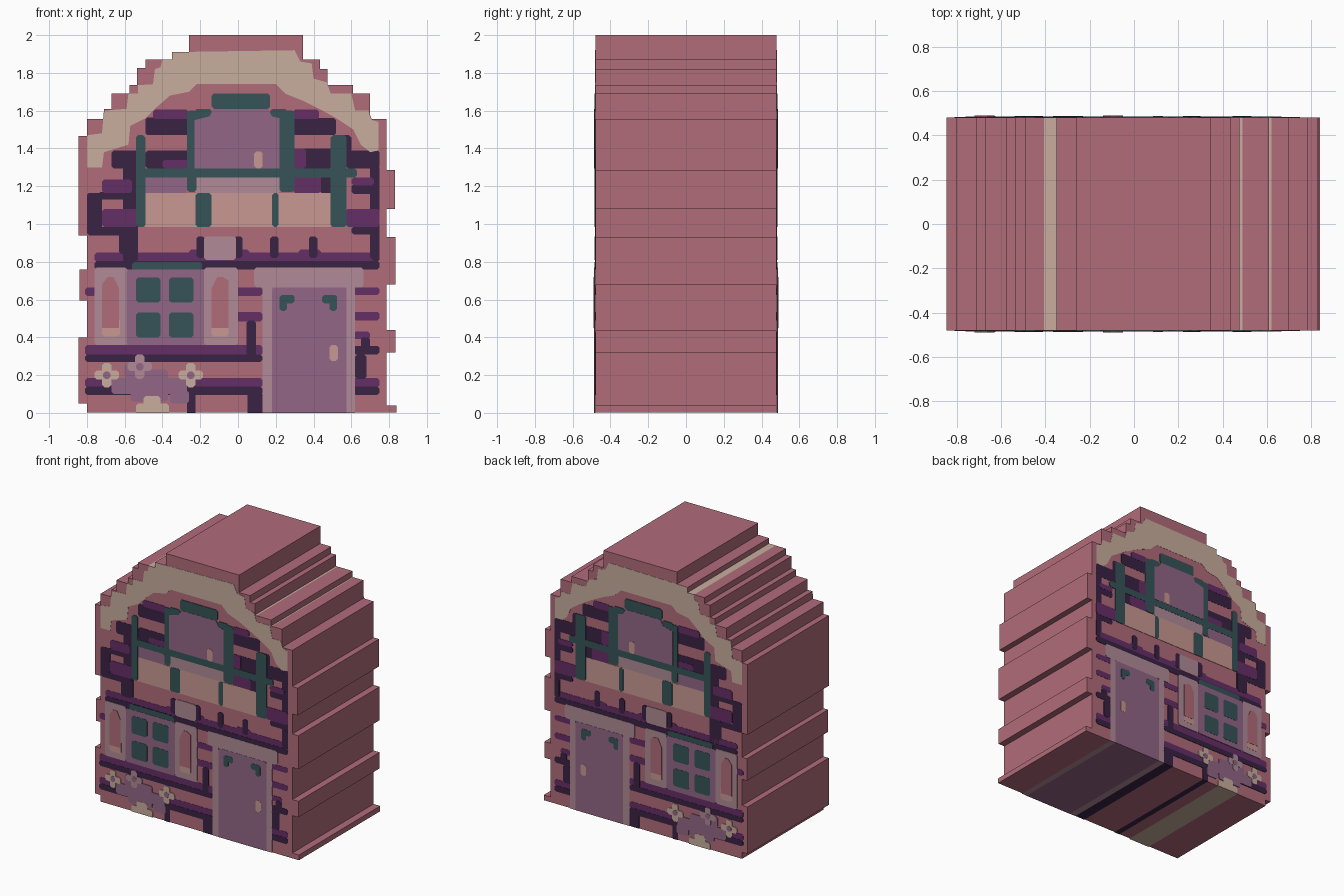
import bpy, bmesh

HALF = 0.48      # half depth of the body
STEP = 0.0015    # relief of each painted layer


def material(name, rgb):
    m = bpy.data.materials.new(name)
    lin = [(c / 255 / 12.92) if c / 255 <= 0.04045 else ((c / 255 + 0.055) / 1.055) ** 2.4 for c in rgb]
    m.diffuse_color = (*lin, 1)
    return m


PINK = material("pink_plaster", (176, 108, 122))
TAN = material("tan_trim", (200, 174, 158))
DARK = material("dark_plum", (58, 34, 68))
PURPLE = material("purple_brick", (101, 46, 102))
MAUVE = material("mauve_wood", (146, 102, 134))
LIGHT = material("light_mauve", (177, 138, 150))
TEAL = material("teal_frame", (54, 83, 87))
SALMON = material("salmon", (200, 152, 146))


def finish(name, bm, mat):
    me = bpy.data.meshes.new(name)
    bm.to_mesh(me)
    bm.free()
    me.materials.append(mat)
    ob = bpy.data.objects.new(name, me)
    bpy.context.collection.objects.link(ob)
    return ob


def rect(x0, x1, z0, z1, c=0.012):
    """Rectangle outline with clipped corners; square where it meets the ground."""
    low = 0 if z0 == 0 else c
    pts = [(x0 + low, z0), (x1 - low, z0), (x1, z0 + low), (x1, z1 - c),
           (x1 - c, z1), (x0 + c, z1), (x0, z1 - c), (x0, z0 + low)]
    return [p for i, p in enumerate(pts) if p != pts[i - 1]]


def plates(name, mat, outlines, layer):
    """Thin plates on the front and the back, plus a stripe under those on the ground."""
    bm = bmesh.new()
    for pts in outlines:
        if len(pts) == 4 and not isinstance(pts[0], tuple):
            pts = rect(*pts)
        area = sum(a[0] * b[1] - b[0] * a[1] for a, b in zip(pts, pts[1:] + pts[:1]))
        if area < 0:
            pts = pts[::-1]
        for s in (-1, 1):
            out = [bm.verts.new((x, s * (HALF + STEP * layer), z)) for x, z in pts]
            inn = [bm.verts.new((x, s * HALF, z)) for x, z in pts]
            faces = [out]
            for i in range(len(pts)):
                j = (i + 1) % len(pts)
                faces.append([out[i], inn[i], inn[j], out[j]])
            for f in faces:
                bm.faces.new(f if s < 0 else f[::-1])
        if min(p[1] for p in pts) == 0:
            xs = [p[0] for p in pts if p[1] == 0]
            a, b = min(xs), max(xs)
            bm.faces.new([bm.verts.new(v) for v in
                          ((a, -HALF, 0), (a, HALF, 0), (b, HALF, 0), (b, -HALF, 0))])
    return finish(name, bm, mat)


# Body: stepped silhouette, each entry is (x of the edge, top of that step)
left = [(-.80, .05), (-.845, .40), (-.80, .595), (-.84, .76), (-.80, .94), (-.845, 1.465),
        (-.80, 1.555), (-.71, 1.61), (-.67, 1.69), (-.575, 1.735), (-.535, 1.825),
        (-.49, 1.87), (-.35, 1.91), (-.26, 2.0)]
right = [(.84, .04), (.785, .32), (.835, .44), (.785, .68), (.835, .93), (.785, 1.08),
         (.83, 1.285), (.785, 1.555), (.70, 1.69), (.61, 1.735), (.475, 1.82),
         (.435, 1.87), (.345, 2.0)]


def stair(steps):
    pts, z = [], 0.001
    for x, top in steps:
        pts += [(x, z), (x, top)]
        z = top
    return pts


bm = bmesh.new()
face = bm.faces.new([bm.verts.new((x, -HALF, z)) for x, z in stair(right) + stair(left)[::-1]])
ext = bmesh.ops.extrude_face_region(bm, geom=[face])
bmesh.ops.translate(bm, vec=(0, 2 * HALF, 0),
                    verts=[v for v in ext["geom"] if isinstance(v, bmesh.types.BMVert)])
bmesh.ops.recalc_face_normals(bm, faces=bm.faces)
finish("house_body", bm, PINK)

# Roof arch and the strips where it breaks through the roof steps
outer = [(-.80, 1.30), (-.80, 1.47), (-.72, 1.48), (-.71, 1.60), (-.59, 1.61), (-.58, 1.69),
         (-.53, 1.69), (-.53, 1.735), (-.45, 1.74), (-.44, 1.82), (-.41, 1.83), (-.40, 1.87),
         (-.35, 1.87), (-.35, 1.91), (.30, 1.92), (.33, 1.86), (.39, 1.85), (.40, 1.77),
         (.47, 1.75), (.49, 1.69), (.60, 1.69), (.62, 1.60), (.69, 1.60), (.71, 1.55), (.745, 1.54)]
inner = [(.745, 1.39), (.70, 1.38), (.65, 1.42), (.61, 1.50), (.52, 1.56), (.43, 1.61),
         (.35, 1.65), (.25, 1.69), (.20, 1.74), (-.22, 1.74), (-.26, 1.70), (-.36, 1.68),
         (-.44, 1.61), (-.49, 1.56), (-.57, 1.52), (-.58, 1.42), (-.71, 1.38), (-.72, 1.30)]
plates("roof_arch", TAN, [outer + inner], 1)
bm = bmesh.new()
for a, b, z in [(-.405, -.35, 1.87), (.475, .49, 1.735), (.61, .62, 1.69)]:
    bm.faces.new([bm.verts.new(v) for v in ((a, -HALF, z + .001), (b, -HALF, z + .001),
                                            (b, HALF, z + .001), (a, HALF, z + .001))])
finish("roof_arch_strips", bm, TAN)

# Upper wall bricks
plates("upper_dark_bricks", DARK, [
    (-.49, -.26, 1.47, 1.565), (-.49, -.26, 1.295, 1.39), (-.67, -.53, 1.295, 1.39),
    (-.61, -.53, .80, 1.31), (-.80, -.72, .94, 1.165), (-.80, -.56, .94, .985),
    (-.74, -.56, 1.13, 1.17), (.29, .52, 1.47, 1.56), (.29, .50, 1.295, 1.40),
    (.43, .50, 1.165, 1.25), (.57, .75, 1.295, 1.39), (.70, .75, .81, 1.31),
    (.60, .75, 1.16, 1.21), (.60, .75, .945, .985), (.52, .60, 1.38, 1.47)], 1)
plates("upper_purple_bricks", PURPLE, [
    (-.45, -.26, 1.555, 1.605), (.29, .43, 1.555, 1.605), (-.72, -.56, 1.165, 1.235),
    (-.72, -.53, .985, 1.08), (.29, .44, 1.165, 1.25), (.57, .75, .985, 1.08),
    (.60, .72, 1.205, 1.245), (-.40, -.26, 1.295, 1.34), (.29, .36, 1.295, 1.40)], 2)

# Upper window
plates("balcony_panels", SALMON, [(-.50, .50, .985, 1.165)], 2)
plates("balcony_rail", LIGHT, [(-.23, .225, 1.165, 1.25)], 2)
plates("balcony_rail_side", MAUVE, [(-.54, -.27, 1.165, 1.25)], 2)
plates("upper_window_frame", TEAL, [
    (-.14, .17, 1.61, 1.69), (-.27, -.22, 1.17, 1.60), (-.23, -.14, 1.55, 1.61),
    (.17, .26, 1.55, 1.61), (.22, .30, 1.17, 1.60), (-.54, .63, 1.245, 1.295),
    (-.54, -.49, .985, 1.47), (.49, .575, .985, 1.47), (-.225, -.14, .985, 1.165),
    (.18, .215, .985, 1.165)], 3)
plates("upper_window_pane", MAUVE, [[(-.23, 1.295), (.22, 1.295), (.22, 1.56), (.18, 1.57),
                                     (.16, 1.61), (-.13, 1.61), (-.15, 1.57), (-.23, 1.55)]], 4)
plates("upper_window_latch", SALMON, [(.085, .13, 1.295, 1.385)], 5)

# Middle ledge
plates("ledge_purple", PURPLE, [(-.76, .75, .80, .85)]
       + [(x, x + .12, .82, .865) for x in (-.26, -.06, .32)], 1)
plates("ledge_dark", DARK, [(-.76, .75, .76, .805), (-.63, -.54, .84, .985), (.71, .75, .80, .94)]
       + [(x, x + .045, .82, .935) for x in (-.22, -.02, .17, .375)], 2)
plates("ledge_plaque", LIGHT, [(-.18, -.01, .81, .935)], 3)

# Lower wall bricks
plates("lower_purple_bricks", PURPLE, [
    (-.81, .13, .305, .36), (-.81, .13, .135, .185), (-.81, -.75, .62, .665),
    (-.01, .13, .62, .665), (-.01, .13, .485, .535), (.61, .75, .625, .665),
    (.61, .75, .49, .535), (.61, .75, .135, .185), (.61, .70, .39, .43)], 1)
plates("lower_dark_bricks", DARK, [
    (-.81, .13, .27, .31), (-.81, .13, .095, .14), (-.27, -.225, 0, .11), (.05, .13, 0, .11),
    (.045, .095, .29, .49), (.61, .75, .095, .14), (.62, .68, .18, .31),
    (.61, .75, .31, .355), (.65, .70, .34, .40)], 2)

# Lower window with shutters
plates("window_lintel", TEAL, [(-.56, -.19, .72, .80)], 3)
plates("window_frame", MAUVE, [(-.59, -.18, .36, .76)], 4)
plates("window_panes", TEAL, [(x, x + .13, z, z + .132) for x in (-.54, -.365) for z in (.40, .585)], 5)
plates("shutters", LIGHT, [(-.76, -.585, .36, .77), (-.18, 0, .36, .77)], 4)
plates("shutter_bases", SALMON, [(-.72, -.625, .405, .50), (-.14, -.05, .405, .50)], 5)
plates("shutter_panels", PINK, [[(x, .45), (x + .09, .45), (x + .09, .70 - d), (x + .06, .72),
                                 (x + .03, .72), (x, .66 + d / 2)]
                                for x, d in ((-.72, .04), (-.14, .0))], 6)

# Flower bed
plates("flower_bush", MAUVE, [(-.67, -.27, .10, .185), (-.57, -.37, .06, .23),
                              (-.60, -.50, .18, .26), (-.36, -.26, .05, .12)], 3)
plates("flower_bed_base", TAN, [(-.54, -.365, 0, .05), (-.50, -.41, 0, .09)], 4)
flowers = [(-.695, .20), (-.52, .245), (-.25, .20)]
for (x, z), mat, side in zip(flowers, (TAN, LIGHT, TAN), ("left", "middle", "right")):
    plates("flower_" + side, mat, [(x - .065, x + .065, z - .024, z + .024),
                                   (x - .024, x + .024, z - .065, z + .065)], 4)
plates("flower_centres", MAUVE, [(x - .02, x + .02, z - .02, z + .02) for x, z in flowers], 5)

# Door
plates("door_frame", LIGHT, [(.085, .665, .665, .77), (.13, .18, 0, .68), (.575, .62, 0, .68)], 3)
plates("door_leaf", MAUVE, [(.18, .575, 0, .665)], 4)
plates("door_brackets", TEAL, [(.22, .30, .58, .625), (.22, .26, .54, .625),
                               (.445, .525, .58, .625), (.485, .525, .54, .625)], 5)
plates("door_knob", SALMON, [(.485, .53, .275, .36)], 5)
